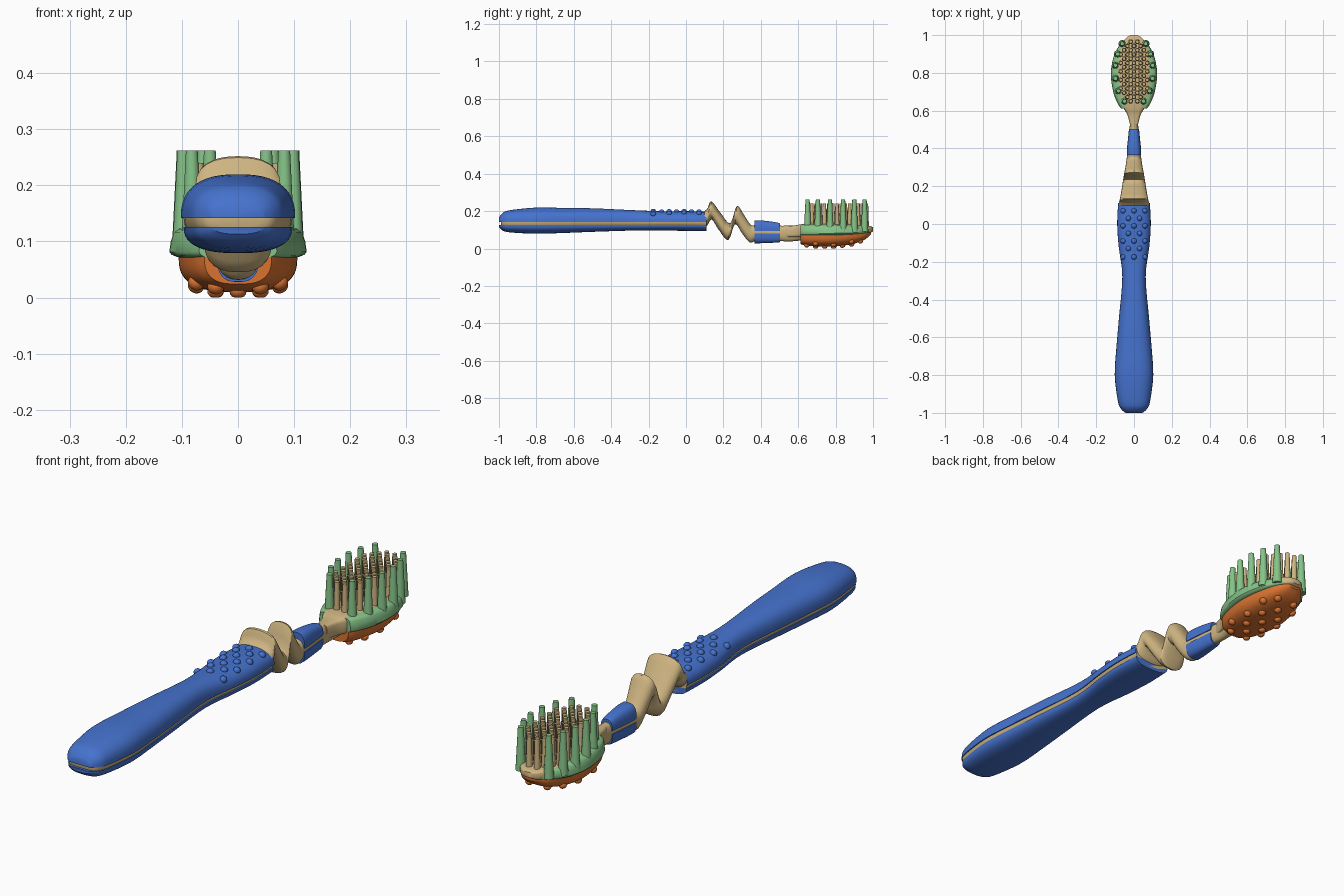
import bpy, bmesh, math
from mathutils import Vector
from mathutils.bvhtree import BVHTree

if "Cube" in bpy.data.objects:
    bpy.data.objects.remove(bpy.data.objects["Cube"])


def material(name, rgb):
    m = bpy.data.materials.new(name)
    m.diffuse_color = (*rgb, 1)
    m.use_nodes = True
    m.node_tree.nodes["Principled BSDF"].inputs["Base Color"].default_value = m.diffuse_color
    return m


BLUE = material("blue", (0.06, 0.17, 0.62))
TAN = material("tan", (0.62, 0.46, 0.22))
GREEN = material("green", (0.24, 0.55, 0.25))
ORANGE = material("orange", (0.70, 0.17, 0.03))


def finish(name, bm, mat, angle=40):
    bmesh.ops.recalc_face_normals(bm, faces=bm.faces)
    me = bpy.data.meshes.new(name)
    bm.to_mesh(me)
    bm.free()
    me.materials.append(mat)
    ob = bpy.data.objects.new(name, me)
    bpy.context.collection.objects.link(ob)
    bpy.ops.object.select_all(action='DESELECT')
    ob.select_set(True)
    bpy.context.view_layer.objects.active = ob
    bpy.ops.object.shade_smooth_by_angle(angle=math.radians(angle))
    return ob


def catmull(pts, sub):
    """Smooth a list of tuples."""
    p = [Vector(q) for q in pts]
    out = []
    for i in range(len(p) - 1):
        a, b, c, d = p[max(i - 1, 0)], p[i], p[i + 1], p[min(i + 2, len(p) - 1)]
        for k in range(sub):
            t = k / sub
            out.append(b + (c - a) * (t / 2) + (a - b * 2.5 + c * 2 - d * .5) * t * t
                       + ((b - c) * 1.5 + (d - a) * .5) * t ** 3)
    return out + [p[-1]]


def loft(name, stations, mat, half=False, power=1.0, n=24, sub=4, lean=0.0):
    """Stations are (y_top, z_top, y_base, z_base, half_width). half: dome on the base."""
    bm = bmesh.new()
    rings = []
    for yt, zt, yb, zb, w in catmull(stations, sub):
        ring = []
        for i in range(n):
            t = math.pi * i / (n - 1) if half else 2 * math.pi * i / n
            c, s = math.cos(t), math.sin(t)
            x = w * math.copysign(abs(c) ** power, c)
            s = math.copysign(abs(s) ** power, s)
            if not half:
                s = (s + 1) / 2
            x *= 1 + lean * (0.5 - s)
            ring.append(bm.verts.new((x, yb + (yt - yb) * s, zb + (zt - zb) * s)))
        rings.append(ring)
    for a, b in zip(rings, rings[1:]):
        for i in range(n):
            j = (i + 1) % n
            bm.faces.new((a[i], a[j], b[j], b[i]))
    bm.faces.new(rings[0])
    bm.faces.new(rings[-1])
    return finish(name, bm, mat)


def upright(rows):
    """Rows (y, z_top, z_base, width) to upright stations."""
    return [(y, zt, y, zb, w) for y, zt, zb, w in rows]


def bumps(name, target, spots, up, r, h, mat):
    me = target.data
    tree = BVHTree.FromPolygons([v.co for v in me.vertices], [p.vertices for p in me.polygons])
    bm = bmesh.new()
    for x, y in spots:
        co, no, _, _ = tree.ray_cast(Vector((x, y, up)), Vector((0, 0, -up)))
        if co is None:
            continue
        rot = no.to_track_quat('Z', 'Y')
        vs = bmesh.ops.create_uvsphere(bm, u_segments=12, v_segments=8, radius=1)['verts']
        for v in vs:
            v.co = co + rot @ Vector((v.co.x * r, v.co.y * r, v.co.z * h))
            v.co.z = max(v.co.z, 0)
    return finish(name, bm, mat)


def bristles(name, spots, z0, z1, r0, r1, mat):
    bm = bmesh.new()
    for x, y in spots:
        vs = bmesh.ops.create_cone(bm, cap_ends=True, segments=10, radius1=r0, radius2=r1,
                                   depth=z1 - z0)['verts']
        bmesh.ops.translate(bm, verts=vs, vec=(x, y, (z0 + z1) / 2))
    return finish(name, bm, mat)


# Handle: blue upper and lower grips around a tan core
shape = [(-1.0, .165, .113, .045), (-.98, .190, .096, .068), (-.94, .205, .086, .085),
         (-.8, .219, .079, .102), (-.65, .217, .083, .093), (-.5, .215, .089, .080),
         (-.28, .205, .096, .062), (-.12, .199, .096, .081), (0, .200, .094, .089),
         (.11, .196, .093, .084)]
grip_top = loft("upper_grip", upright([(y, t, .142, w) for y, t, b, w in shape]), BLUE,
                half=True, power=.8)
loft("lower_grip", upright([(y, b, .126, w * .95) for y, t, b, w in shape]), BLUE,
     half=True, power=.8)
loft("handle_core", upright([(y + (.01 if y < -.99 else 0), t - .012, b + .012, w * .96)
                             for y, t, b, w in shape]), TAN, power=.8)

# Grip bumps in staggered rows
spots = []
for i, y in enumerate([.07, .03, -.01, -.05, -.09, -.13, -.175]):
    spots += [(x, y) for x in ((-.058, 0, .058) if i % 2 == 0 else (-.03, .03))]
bumps("grip_bumps", grip_top, spots, 1, .014, .012, BLUE)

# Zigzag flexible neck running into the straight neck
loft("zigzag_neck", [
    (.09, .19, .09, .105, .080), (.115, .215, .115, .125, .079), (.136, .252, .138, .155, .074),
    (.185, .19, .175, .10, .066), (.236, .135, .226, .045, .058), (.272, .227, .262, .130, .052),
    (.31, .18, .30, .08, .045), (.348, .125, .342, .032, .039), (.38, .13, .38, .045, .035),
    (.44, .130, .44, .045, .030), (.50, .122, .50, .040, .024), (.56, .122, .56, .038, .022),
    (.63, .118, .63, .045, .035)], TAN, power=.85)

# Blue sleeve on the neck, split like the grip
sleeve = [(.366, .150, .028, .038), (.40, .150, .028, .037), (.45, .145, .030, .032),
          (.49, .138, .032, .028), (.502, .134, .034, .026)]
loft("upper_sleeve", upright([(y, t, .094, w) for y, t, b, w in sleeve]), BLUE, half=True, power=.7)
loft("lower_sleeve", upright([(y, b, .080, w) for y, t, b, w in sleeve]), BLUE, half=True, power=.7)

# Head: tan plate, green rim, orange cleaning pad
loft("head_plate", upright([
    (.53, .120, .060, .022), (.58, .123, .060, .036), (.62, .130, .060, .058),
    (.70, .133, .065, .085), (.80, .133, .068, .095), (.88, .130, .072, .088),
    (.95, .124, .080, .066), (.985, .119, .085, .042), (1.0, .113, .092, .018)]), TAN, power=.45)
loft("head_rim", upright([
    (.612, .126, .070, .068), (.64, .128, .068, .086), (.70, .129, .068, .108),
    (.79, .129, .069, .120), (.87, .126, .072, .110), (.93, .121, .077, .086),
    (.97, .117, .083, .056), (.990, .113, .089, .030)]), GREEN, power=.4, lean=.12)
pad = loft("tongue_pad", upright([
    (.612, .024, .075, .060), (.64, .016, .075, .078), (.70, .011, .075, .096),
    (.78, .010, .075, .106), (.86, .018, .077, .098), (.92, .032, .080, .080),
    (.96, .050, .084, .058), (.988, .075, .090, .026)]), ORANGE, half=True, power=.7)
spots = []
for i in range(7):
    y = .645 + i * .048
    row = (-.075, 0, .075) if i % 2 else (-.04, .04)
    spots += [(x, y) for x in row if abs(x) < .09 - .25 * max(0, y - .85)]
bumps("pad_bumps", pad, spots, -1, .015, .013, ORANGE)

# Bristles: green outer tufts, tan inner field
outer = [(s * .1 * math.sqrt(1 - ((y - .81) / .185) ** 2), y)
         for y in (.65, .705, .77, .84, .90, .955) for s in (-1, 1)]
bristles("outer_bristles", outer, .09, .262, .020, .011, GREEN)
inner = []
for i in range(15):
    y = .65 + i * .0225
    wide = .085 * math.sqrt(max(0, 1 - ((y - .81) / .19) ** 2))
    row = (-.07, -.035, 0, .035, .07) if i % 2 else (-.0525, -.0175, .0175, .0525)
    inner += [(x, y) for x in row if abs(x) <= wide]
bristles("inner_bristles", inner, .115, .24, .013, .009, TAN)
